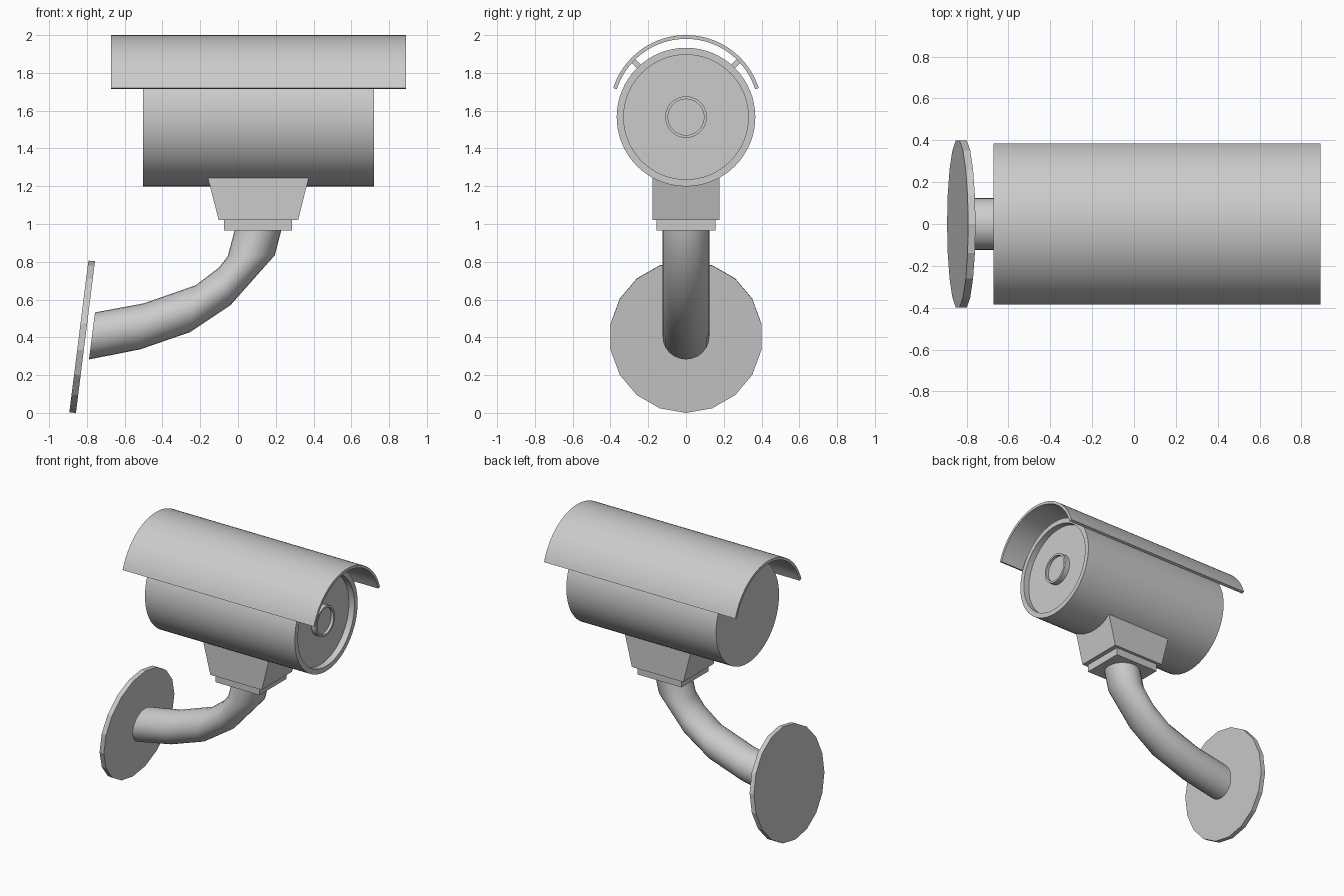
import bpy, bmesh, math
from mathutils import Vector

if "Cube" in bpy.data.objects:
    bpy.data.objects.remove(bpy.data.objects["Cube"])


def loft(name, rings, smooth=True):
    """Skin a list of equal-sized closed rings and cap both ends."""
    bm = bmesh.new()
    vs = [[bm.verts.new(p) for p in ring] for ring in rings]
    n = len(vs[0])
    for a, b in zip(vs, vs[1:]):
        for i in range(n):
            j = (i + 1) % n
            bm.faces.new((a[i], a[j], b[j], b[i]))
    bm.faces.new(vs[0])
    bm.faces.new(vs[-1])
    bmesh.ops.recalc_face_normals(bm, faces=bm.faces)
    me = bpy.data.meshes.new(name)
    bm.to_mesh(me)
    bm.free()
    ob = bpy.data.objects.new(name, me)
    bpy.context.collection.objects.link(ob)
    if smooth:
        bpy.ops.object.select_all(action='DESELECT')
        ob.select_set(True)
        bpy.context.view_layer.objects.active = ob
        bpy.ops.object.shade_smooth_by_angle(angle=math.radians(35))
    return ob


def ellipse(low, up, ry, n):
    """Ring whose vertical extremes are the xz points low and up."""
    lo, hi = Vector((low[0], 0, low[1])), Vector((up[0], 0, up[1]))
    c, h = (lo + hi) / 2, (hi - lo) / 2
    return [c + h * math.cos(t) + Vector((0, ry * math.sin(t), 0))
            for t in (2 * math.pi * i / n for i in range(n))]


def lathe_x(name, profile, z=1.566, n=64):
    return loft(name, [ellipse((x, z - r), (x, z + r), r, n) for x, r in profile])


def rect(x0, x1, hy, z):
    return [(x0, -hy, z), (x1, -hy, z), (x1, hy, z), (x0, hy, z)]


# Camera housing with recessed front, and lens ring
lathe_x("housing", [(-.503, .367), (.72, .367), (.72, .33), (.675, .33)])
lathe_x("lens", [(.67, .11), (.715, .11), (.715, .095), (.695, .095)], n=40)

# Curved sun shield
R, T, ZC, X0, X1 = .405, .02, 1.595, -.672, .89
arc = [math.radians(-72 + 144 * i / 40) for i in range(41)]
loft("sun_shield", [[(x, r * math.sin(a), ZC + r * math.cos(a))
                     for x, r in ((X0, R), (X1, R), (X1, R - T), (X0, R - T))]
                    for a in arc])

# Struts holding the shield
for side, label in ((-1, "left"), (1, "right")):
    d = Vector((0, side * math.sin(math.radians(43)), math.cos(math.radians(43))))
    t = Vector((0, d.z, -d.y)) * .014
    rings = []
    for r in (.355, .412):
        p = Vector((0, 0, 1.566)) + d * r
        rings.append([p + t * s + Vector((x, 0, 0))
                      for s, x in ((-1, -.4), (1, -.4), (1, .6), (-1, .6))])
    loft("shield_strut_" + label, rings, False)

# Mounting block and its lower plate
loft("mount_block", [rect(-.102, .318, .177, 1.02), rect(-.16, .375, .177, 1.246)], False)
loft("mount_plate", [rect(-.073, .285, .156, .965), rect(-.073, .285, .156, 1.025)], False)

# Bent arm: lower and upper outline points of each section
arm = [((.23, .97), (-.017, .97)), ((.195, .835), (-.054, .83)),
       ((-.04, .57), (-.10, .77)), ((-.255, .427), (-.223, .676)),
       ((-.519, .336), (-.498, .58)), ((-.789, .283), (-.757, .532))]
loft("arm", [ellipse(lo, up, .125, 24) for lo, up in arm])

# Tilted wall disc
loft("wall_disc", [ellipse((-.893, .002), (-.792, .806), .405, 18),
                   ellipse((-.858, .0), (-.757, .804), .405, 18)], False)
